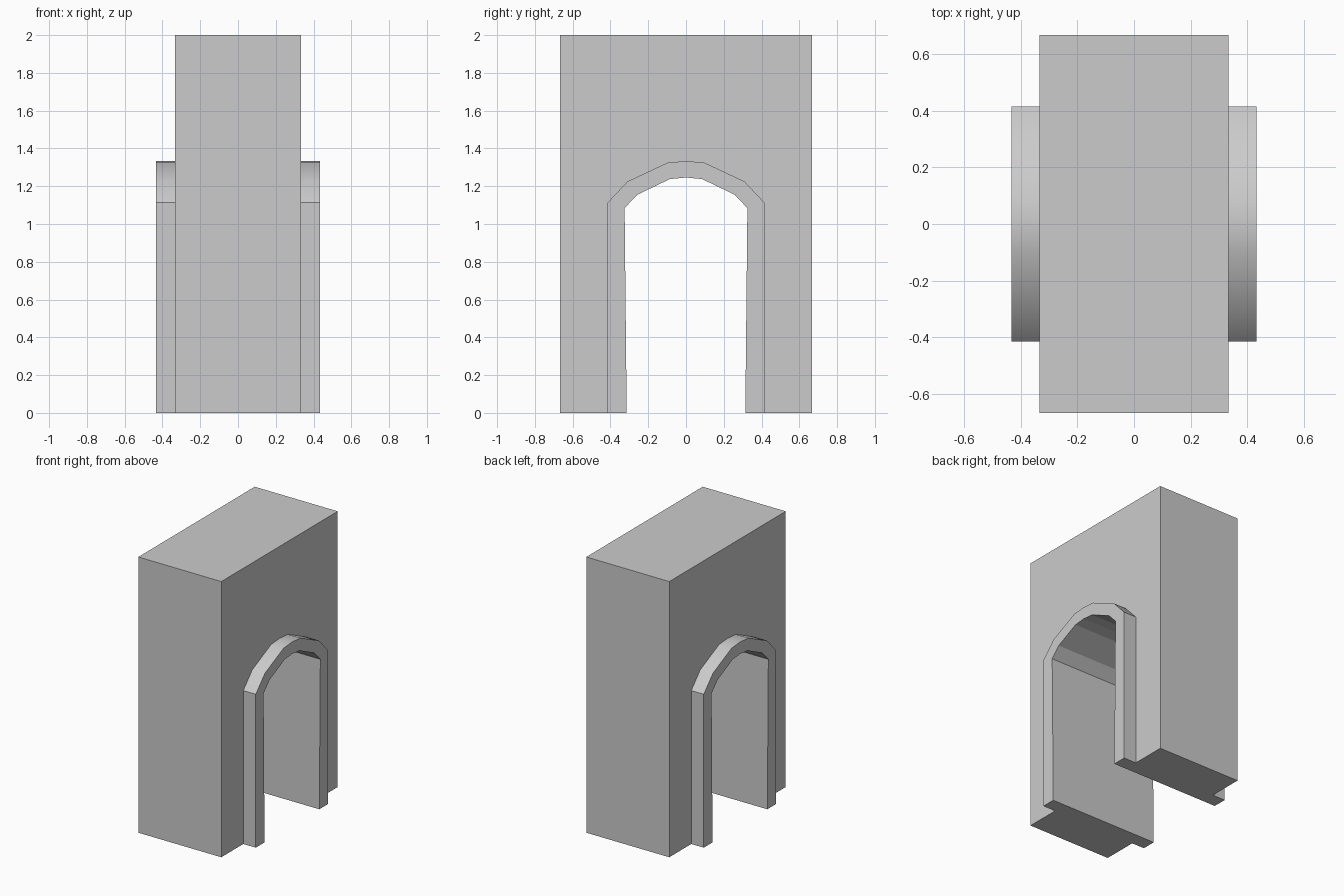
import bpy, bmesh

if "Cube" in bpy.data.objects:
    bpy.data.objects.remove(bpy.data.objects["Cube"])

WALL_X, TRIM_X = 0.333, 0.433    # half depth of wall and of raised trim
HALF_Y, TOP = 0.667, 2.0


def mirrored(half):
    """Complete a left half profile (ending on y = 0) across the centre."""
    return half + [(-y, z) for y, z in reversed(half[:-1])]


outer = mirrored([(-0.415, 0), (-0.415, 1.113), (-0.31, 1.225), (-0.097, 1.325), (0, 1.333)])
inner = mirrored([(-0.314, 0), (-0.325, 1.084), (-0.258, 1.155), (-0.085, 1.238), (0, 1.246)])
block = [(-HALF_Y, 0), (-HALF_Y, TOP), (HALF_Y, TOP), (HALF_Y, 0)]

bm = bmesh.new()


def face(points):
    return bm.faces.new([bm.verts.new(p) for p in points])


def strip(profile, x0, x1):
    """Sweep an open profile along x."""
    return [face([(x0, *a), (x1, *a), (x1, *b), (x0, *b)])
            for a, b in zip(profile, profile[1:])]


# Block sides and the passage through it
strip(block, -WALL_X, WALL_X)
strip(inner, -TRIM_X, TRIM_X)

for s in (-1, 1):
    # Wall face around the arch
    face([(s * WALL_X, y, z) for y, z in block + outer[::-1]])
    # Raised trim: smooth curved outside, straight legs flat
    for f in strip(outer, s * WALL_X, s * TRIM_X)[1:-1]:
        f.smooth = True
    # Trim front band
    for i in range(len(outer) - 1):
        face([(s * TRIM_X, *p) for p in (outer[i], outer[i + 1], inner[i + 1], inner[i])])
    # Foot of each leg
    yi, yo = s * 0.314, s * 0.415
    half = [(TRIM_X, yi), (TRIM_X, yo), (WALL_X, yo), (WALL_X, s * HALF_Y)]
    face([(x, y, 0) for x, y in half + [(-x, y) for x, y in reversed(half)]])

# Weld everything into one closed body
bmesh.ops.remove_doubles(bm, verts=bm.verts, dist=0.0005)
bmesh.ops.recalc_face_normals(bm, faces=bm.faces)
mesh = bpy.data.meshes.new("archway_wall")
bm.to_mesh(mesh)
bm.free()
bpy.context.collection.objects.link(bpy.data.objects.new("archway_wall", mesh))
